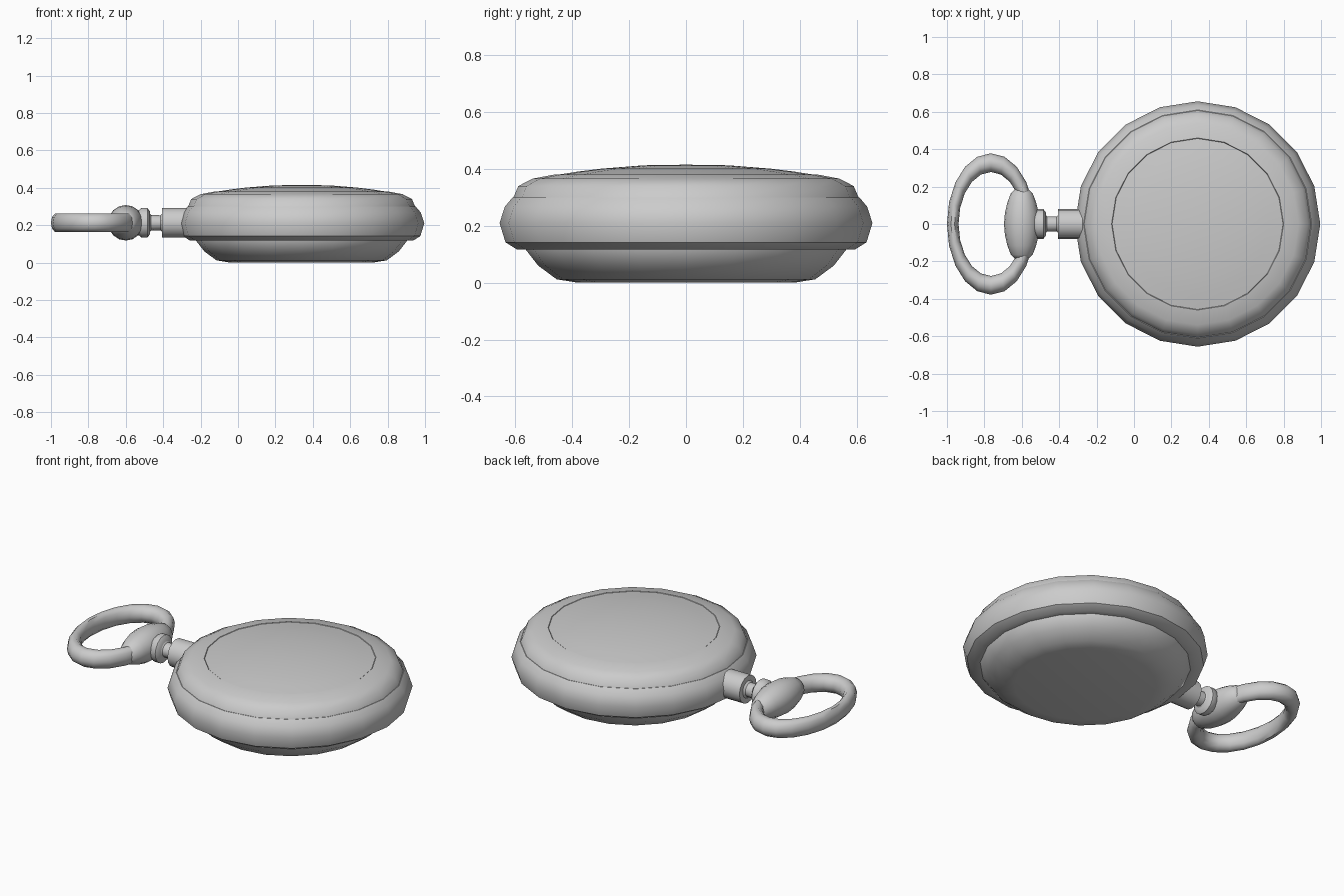
import bpy, math
from mathutils import Matrix, Vector

if "Cube" in bpy.data.objects:
    bpy.data.objects.remove(bpy.data.objects["Cube"])

CX, CZ = 0.34, 0.213   # case centre, axis height of stem and ring


def finish(name, verts, faces, angle=40):
    me = bpy.data.meshes.new(name)
    me.from_pydata(verts, [], faces)
    ob = bpy.data.objects.new(name, me)
    bpy.context.collection.objects.link(ob)
    bpy.ops.object.select_all(action='DESELECT')
    ob.select_set(True)
    bpy.context.view_layer.objects.active = ob
    bpy.ops.object.mode_set(mode='EDIT')
    bpy.ops.mesh.select_all(action='SELECT')
    bpy.ops.mesh.normals_make_consistent(inside=False)
    bpy.ops.object.mode_set(mode='OBJECT')
    bpy.ops.object.shade_smooth_by_angle(angle=math.radians(angle))
    return ob


def lathe(name, profile, n, origin, axis='Z', angle=40):
    """Revolve (radius, height) points around an axis; ends are capped."""
    rot = {'Z': Matrix.Identity(3),
           'X': Matrix.Rotation(math.pi / 2, 3, 'Y'),
           'Y': Matrix.Rotation(-math.pi / 2, 3, 'X')}[axis]
    verts, faces = [], []
    for r, h in profile:
        for i in range(n):
            a = 2 * math.pi * i / n
            verts.append(rot @ Vector((r * math.cos(a), r * math.sin(a), h)) + Vector(origin))
    for k in range(len(profile) - 1):
        for i in range(n):
            j = (i + 1) % n
            faces.append((k*n + i, k*n + j, (k+1)*n + j, (k+1)*n + i))
    faces.append(tuple(range(n))[::-1])
    faces.append(tuple(range((len(profile) - 1) * n, len(profile) * n)))
    return finish(name, verts, faces, angle)


# Case back, middle band, front bezel and domed glass
lathe("case_back", [(0.38, 0), (0.455, 0.012), (0.52, 0.06), (0.565, 0.118), (0.565, 0.14)],
      20, (CX, 0, 0))
lathe("case_band", [(0.55, 0.117), (0.595, 0.117), (0.635, 0.142), (0.656, 0.21),
                    (0.637, 0.268), (0.61, 0.30), (0.58, 0.30)], 20, (CX, 0, 0))
lathe("bezel", [(0.60, 0.29), (0.607, 0.30), (0.59, 0.34), (0.54, 0.366),
                (0.46, 0.381), (0.455, 0.372)], 20, (CX, 0, 0))
lathe("glass", [(0.458, 0.365), (0.457, 0.379), (0.38, 0.391), (0.30, 0.401),
                (0.15, 0.413), (0.02, 0.415)], 20, (CX, 0, 0))

# Stem collar, thin neck and winding crown along x
lathe("stem_collar", [(0.08, -0.405), (0.08, -0.22)], 16, (0, 0, CZ), 'X')
lathe("stem_neck", [(0.062, -0.48), (0.042, -0.465), (0.04, -0.415), (0.055, -0.40)],
      14, (0, 0, CZ), 'X')
lathe("crown", [(0.03, -0.56), (0.055, -0.545), (0.08, -0.515), (0.08, -0.485), (0.06, -0.47)],
      16, (0, 0, CZ), 'X')

# Barrel that holds the bow
half = [(0.095, 0), (0.09, 0.06), (0.077, 0.115), (0.058, 0.165), (0.035, 0.187)]
lathe("bow_barrel", [(r, -h) for r, h in half[:0:-1]] + half, 16, (-0.60, 0, CZ), 'Y', 60)

# Oval bow ring
N, M = 20, 10
verts, faces = [], []
for i in range(N):
    a = 2 * math.pi * i / N
    for k in range(M):
        b = 2 * math.pi * k / M
        r = 0.328 + 0.05 * math.cos(b)
        verts.append((-0.765 + 0.622 * r * math.cos(a), r * math.sin(a), CZ + 0.052 * math.sin(b)))
        faces.append((i*M + k, (i+1) % N*M + k, (i+1) % N*M + (k+1) % M, i*M + (k+1) % M))
finish("bow_ring", verts, faces, 50)
